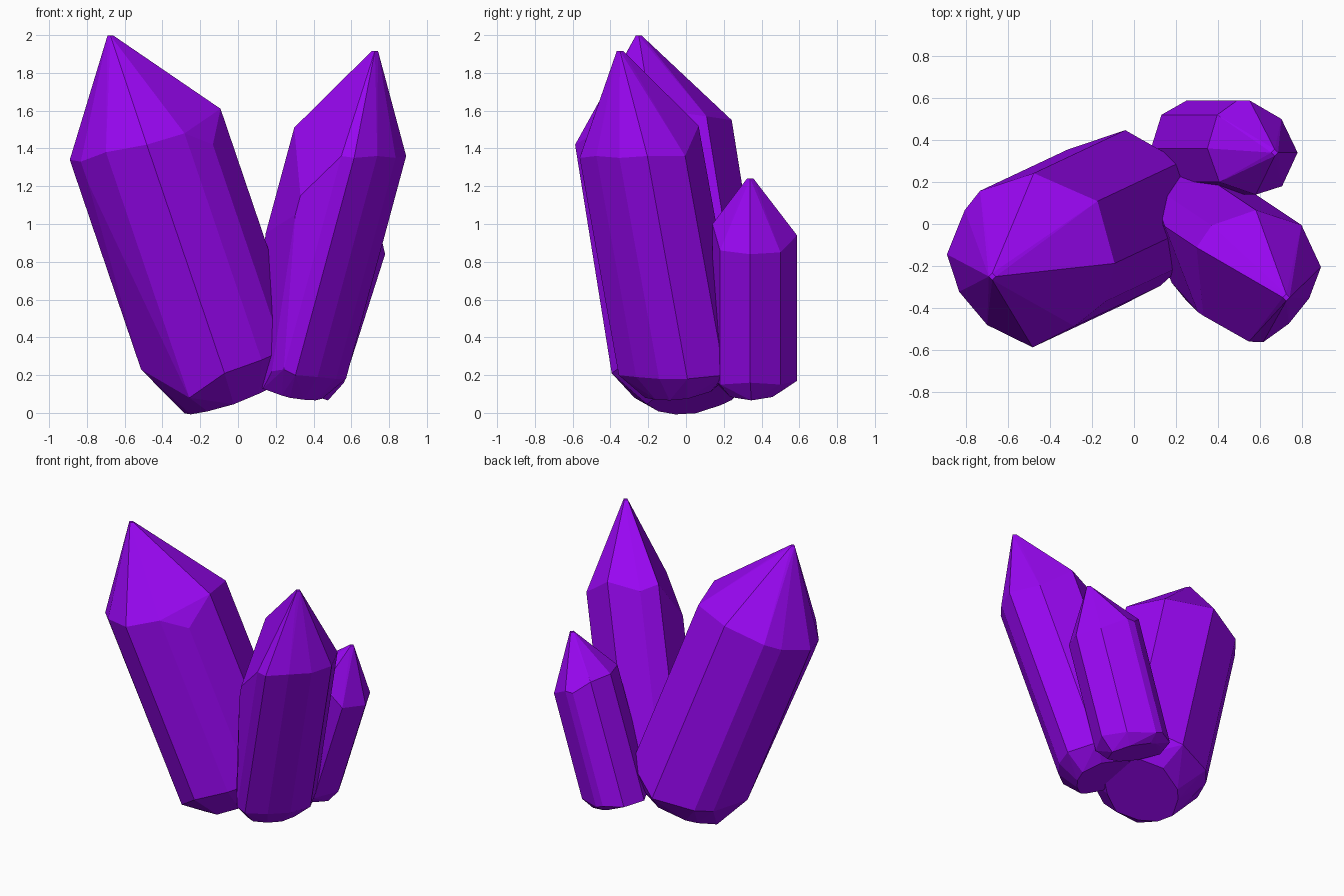
import bpy, bmesh

mat = bpy.data.materials.new("purple_crystal")
mat.diffuse_color = (0.32, 0.002, 0.9, 1)


def crystal(name, apex, slope, centre, cap_z, cap_scale, edges):
    """Leaning faceted prism. Each edge is (x, y at z=0, shoulder z, foot z)."""
    sx, sy = slope
    bm = bmesh.new()

    def add(x, y, z):
        bm.verts.new((x, y, z))

    # blunt tip
    ax, ay, az = apex
    for dx, dy in ((1, 0), (0, 1), (-1, 0), (0, -1)):
        add(ax + dx * 0.016, ay + dy * 0.016, az - 0.003)
    # long edges, plus the shrunken foot face square to the axis
    for x, y, top, foot in edges:
        for z in (top, foot):
            add(x + sx * z, y + sy * z, z)
        dx, dy = (x - centre[0]) * cap_scale, (y - centre[1]) * cap_scale
        z = cap_z - sx * dx - sy * dy
        add(centre[0] + dx + sx * cap_z, centre[1] + dy + sy * cap_z, z)

    res = bmesh.ops.convex_hull(bm, input=bm.verts[:])
    junk = {g for g in res["geom_interior"] + res["geom_unused"]
            if isinstance(g, bmesh.types.BMVert)}
    bmesh.ops.delete(bm, geom=list(junk), context='VERTS')
    bmesh.ops.dissolve_limit(bm, angle_limit=0.05, verts=bm.verts[:], edges=bm.edges[:])
    bmesh.ops.recalc_face_normals(bm, faces=bm.faces[:])
    me = bpy.data.meshes.new(name)
    bm.to_mesh(me)
    bm.free()
    me.materials.append(mat)
    ob = bpy.data.objects.new(name, me)
    bpy.context.collection.objects.link(ob)
    return ob


# tall crystal leaning left
crystal("large_crystal", (-0.675, -0.25, 2.0), (-0.34, -0.16), (0.02, 0.06), 0.09, 0.6, [
    (-0.435, 0.07, 1.34, 0.23), (-0.38, -0.11, 1.33, 1.22),
    (-0.23, -0.26, 1.38, 0.08), (0.0, -0.36, 1.42, 0.21),
    (0.22, -0.25, 1.48, 0.28), (0.35, -0.14, 1.42, 0.33),
    (0.455, 0.07, 1.61, 0.42), (0.36, 0.36, 1.57, 0.40),
    (0.05, 0.49, 1.55, 0.27), (-0.24, 0.39, 1.45, 0.22),
    (-0.33, 0.29, 1.40, 0.20)])

# medium crystal leaning right; its front left edge slants inward to the foot
crystal("medium_crystal", (0.725, -0.35, 1.92), (0.27, -0.18), (0.23, 0.01), 0.12, 0.62, [
    (0.523, 0.04, 1.36, 0.18), (0.47, -0.11, 1.35, 0.18),
    (0.37, -0.23, 1.36, 0.19), (0.25, -0.32, 1.35, 0.20),
    (0.18, -0.315, 1.36, 0.23), (0.02, -0.23, 1.15, 1.05),
    (0.12, -0.24, 0.25, 0.22), (-0.11, 0.16, 1.51, 0.95),
    (0.03, 0.10, 0.35, 0.32), (-0.03, 0.26, 1.48, 0.40),
    (0.17, 0.34, 1.52, 0.27), (0.43, 0.24, 1.36, 0.20)])

# short crystal at the back right
crystal("small_crystal", (0.67, 0.34, 1.245), (0.32, 0.0), (0.27, 0.36), 0.12, 0.7, [
    (0.51, 0.34, 0.84, 0.16), (0.43, 0.50, 0.85, 0.15),
    (0.25, 0.588, 0.94, 0.17), (0.19, 0.588, 0.94, 0.19),
    (0.07, 0.52, 1.02, 0.19), (0.02, 0.36, 1.03, 0.19),
    (0.08, 0.20, 1.02, 0.22),
    (0.26, 0.14, 1.00, 0.18), (0.43, 0.18, 0.86, 0.15)])
